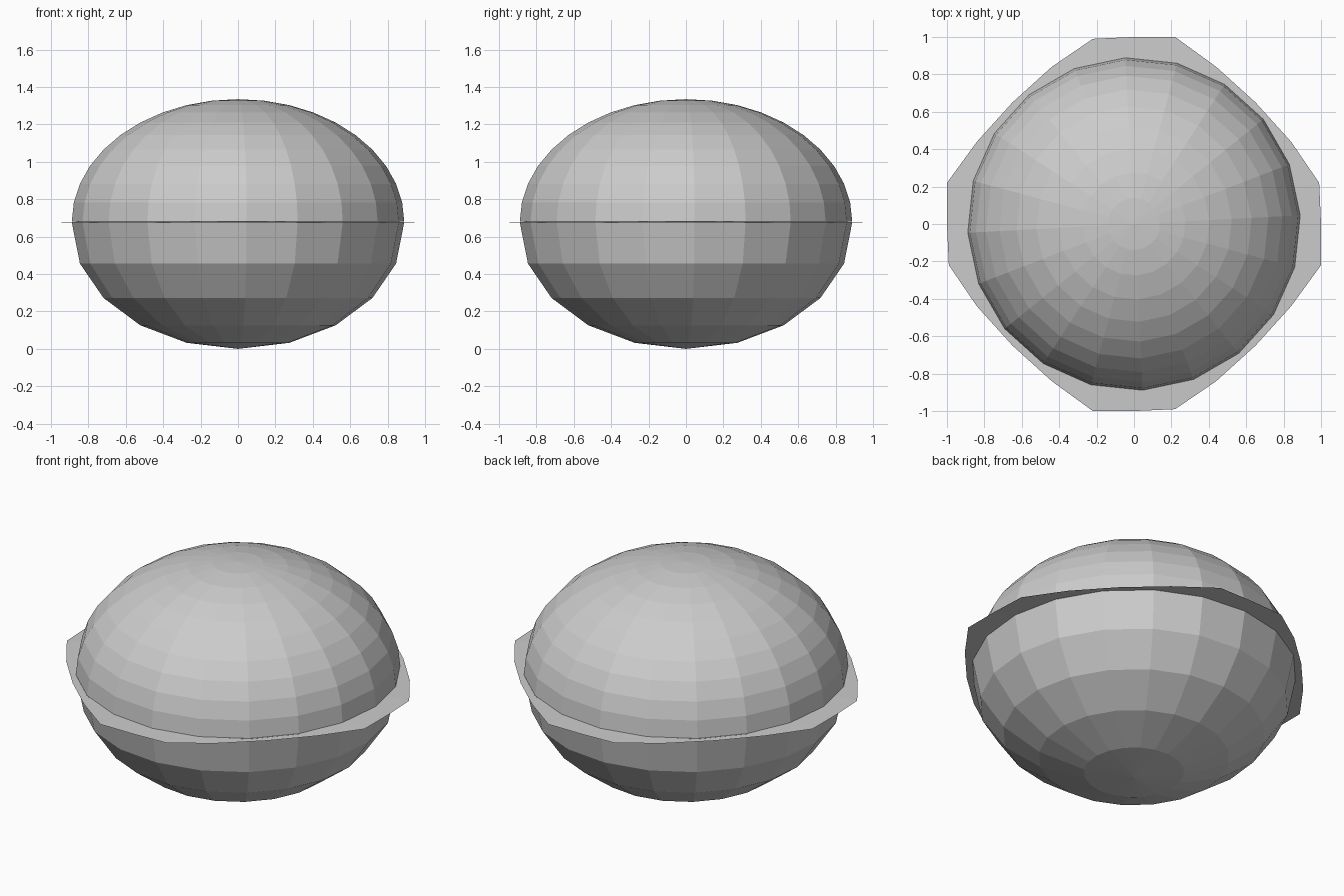
import bpy, bmesh
from math import sin, cos, radians, pi

if "Cube" in bpy.data.objects:
    bpy.data.objects.remove(bpy.data.objects["Cube"])

SIDES = 20
TURN = radians(3)
RADIUS = 0.89


def make_object(name, bm):
    mesh = bpy.data.meshes.new(name)
    bm.to_mesh(mesh)
    bm.free()
    obj = bpy.data.objects.new(name, mesh)
    bpy.context.collection.objects.link(obj)
    return obj


def lathe(name, profile, tip_z):
    """Faceted shell from a tip and rings of (radius, z)."""
    bm = bmesh.new()
    tip = bm.verts.new((0, 0, tip_z))
    rings = [[bm.verts.new((r * cos(TURN + 2 * pi * i / SIDES),
                            r * sin(TURN + 2 * pi * i / SIDES), z))
              for i in range(SIDES)] for r, z in profile]
    for i in range(SIDES):
        j = (i + 1) % SIDES
        bm.faces.new((tip, rings[0][i], rings[0][j]))
        for a, b in zip(rings, rings[1:]):
            bm.faces.new((a[i], b[i], b[j], a[j]))
    bmesh.ops.recalc_face_normals(bm, faces=bm.faces)
    # open shell: make sure the normals point away from the middle
    bm.normal_update()
    tip_up = tip_z > 0.68
    if (tip.link_faces[0].normal.z > 0) != tip_up:
        bmesh.ops.reverse_faces(bm, faces=bm.faces)
    return make_object(name, bm)


# upper dome: ten bands
dome = [(RADIUS * sin(radians(9 * k)), 0.68 + 0.655 * cos(radians(9 * k)))
        for k in range(1, 11)]
lathe("upper_dome", dome, 1.335)

# lower bowl: five coarser bands, meeting the sheet at the rim
bowl = [(RADIUS * sin(radians(18 * k)), 0.66 * (1 - cos(radians(18 * k))))
        for k in range(1, 5)] + [(RADIUS, 0.677)]
lathe("lower_bowl", bowl, 0.0)

# thin middle sheet: one quarter of the outline turned four times
quarter = [(1, -0.22), (1, 0), (0.99, 0.22), (0.84, 0.44), (0.65, 0.65), (0.44, 0.84)]
outline = []
for q in range(4):
    c, s = round(cos(q * pi / 2)), round(sin(q * pi / 2))
    outline += [(c * x - s * y, s * x + c * y) for x, y in quarter]
bm = bmesh.new()
inner = [bm.verts.new((x * 0.85, y * 0.85, 0.68)) for x, y in outline]
outer = [bm.verts.new((x, y, 0.675)) for x, y in outline]
bm.faces.new(inner)
for i in range(len(outline)):
    j = (i + 1) % len(outline)
    bm.faces.new((inner[i], outer[i], outer[j], inner[j]))
make_object("middle_sheet", bm)
